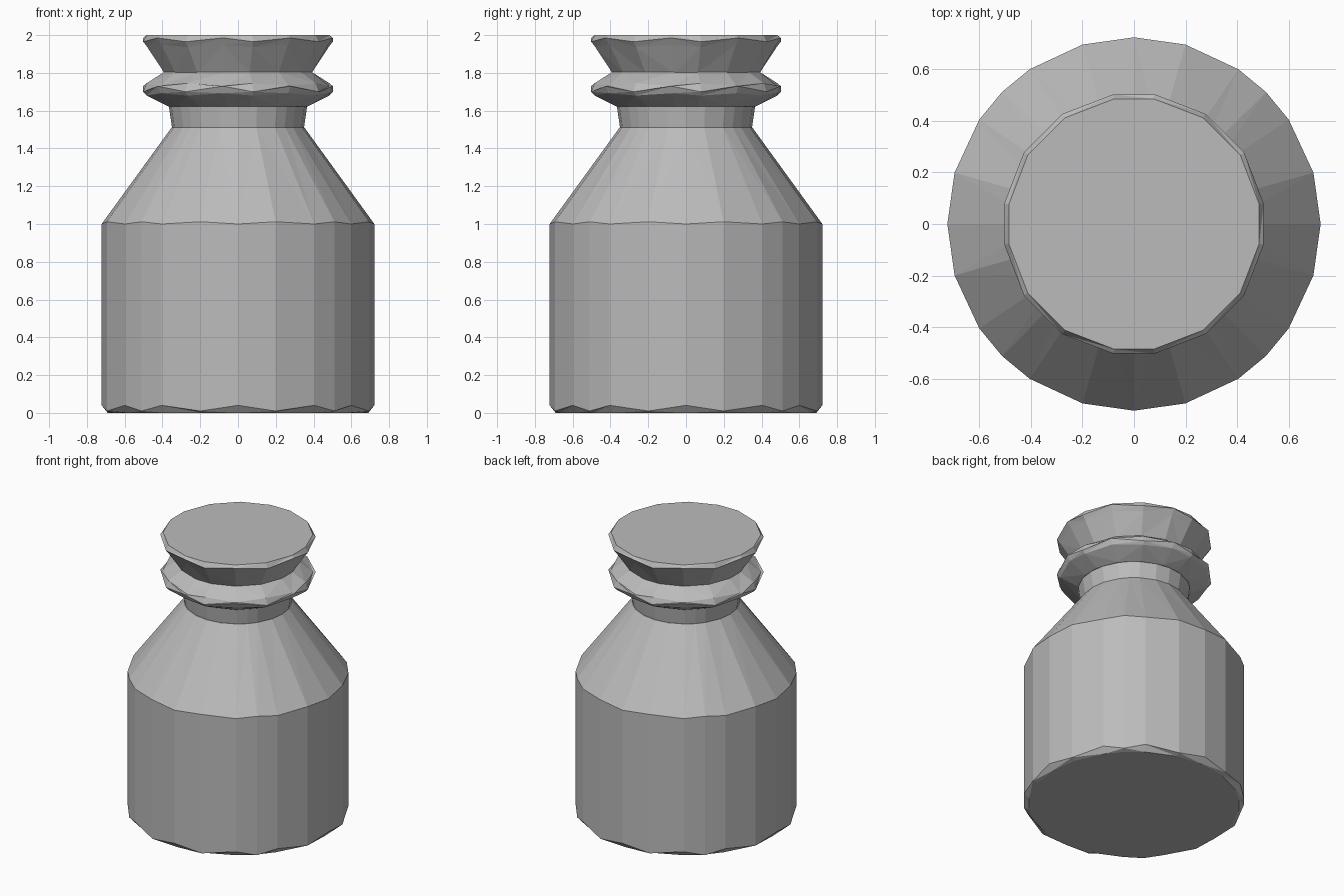
import bpy, bmesh
from math import sin, cos, radians

default = bpy.data.objects.get("Cube")
if default:
    bpy.data.objects.remove(default)

grey = bpy.data.materials.new("stone grey")
grey.use_nodes = True
grey.diffuse_color = (0.5, 0.5, 0.5, 1)
grey.node_tree.nodes["Principled BSDF"].inputs["Base Color"].default_value = (0.5, 0.5, 0.5, 1)

# uneven facet angles within one quarter turn
WIDE = [0, 16, 34, 45, 56, 74]
NARROW = [9, 33, 57, 81]


def turned(name, quarter, profile):
    """Faceted turning; each profile row is radius, height, height step on odd corners."""
    angles = [radians(a + 90 * q) for q in range(4) for a in quarter]
    n = len(angles)
    bm = bmesh.new()
    rings = []
    for r, z, step in profile:
        rings.append([bm.verts.new((r * cos(a), r * sin(a), z + step * (i % 2)))
                      for i, a in enumerate(angles)])
    for low, high in zip(rings, rings[1:]):
        for i in range(n):
            j = (i + 1) % n
            bm.faces.new((low[i], low[j], high[j], high[i]))
    bm.faces.new(rings[0][::-1])
    bm.faces.new(rings[-1])
    bmesh.ops.connect_verts_nonplanar(bm, angle_limit=0.01, faces=bm.faces[:])
    bmesh.ops.recalc_face_normals(bm, faces=bm.faces[:])
    mesh = bpy.data.meshes.new(name)
    bm.to_mesh(mesh)
    bm.free()
    mesh.materials.append(grey)
    obj = bpy.data.objects.new(name, mesh)
    bpy.context.collection.objects.link(obj)
    return obj


# bottle with chipped base edge and sloping shoulder
turned("bottle_body", WIDE, [(0.69, 0, 0), (0.722, 0.04, -0.03),
                             (0.722, 1.0, 0.012), (0.352, 1.51, 0)])
# neck, slightly wider at the top
turned("neck", WIDE, [(0.348, 1.5, 0), (0.367, 1.63, 0)])
# rolled lip round the mouth
turned("lip", NARROW, [(0.375, 1.623, 0), (0.49, 1.68, 0.012), (0.508, 1.7, 0.03),
                       (0.49, 1.745, -0.015), (0.395, 1.805, 0)])
# flared stopper
turned("stopper", NARROW, [(0.395, 1.8, 0), (0.485, 1.935, 0.015),
                           (0.508, 1.965, 0.02), (0.49, 2.0, 0)])
